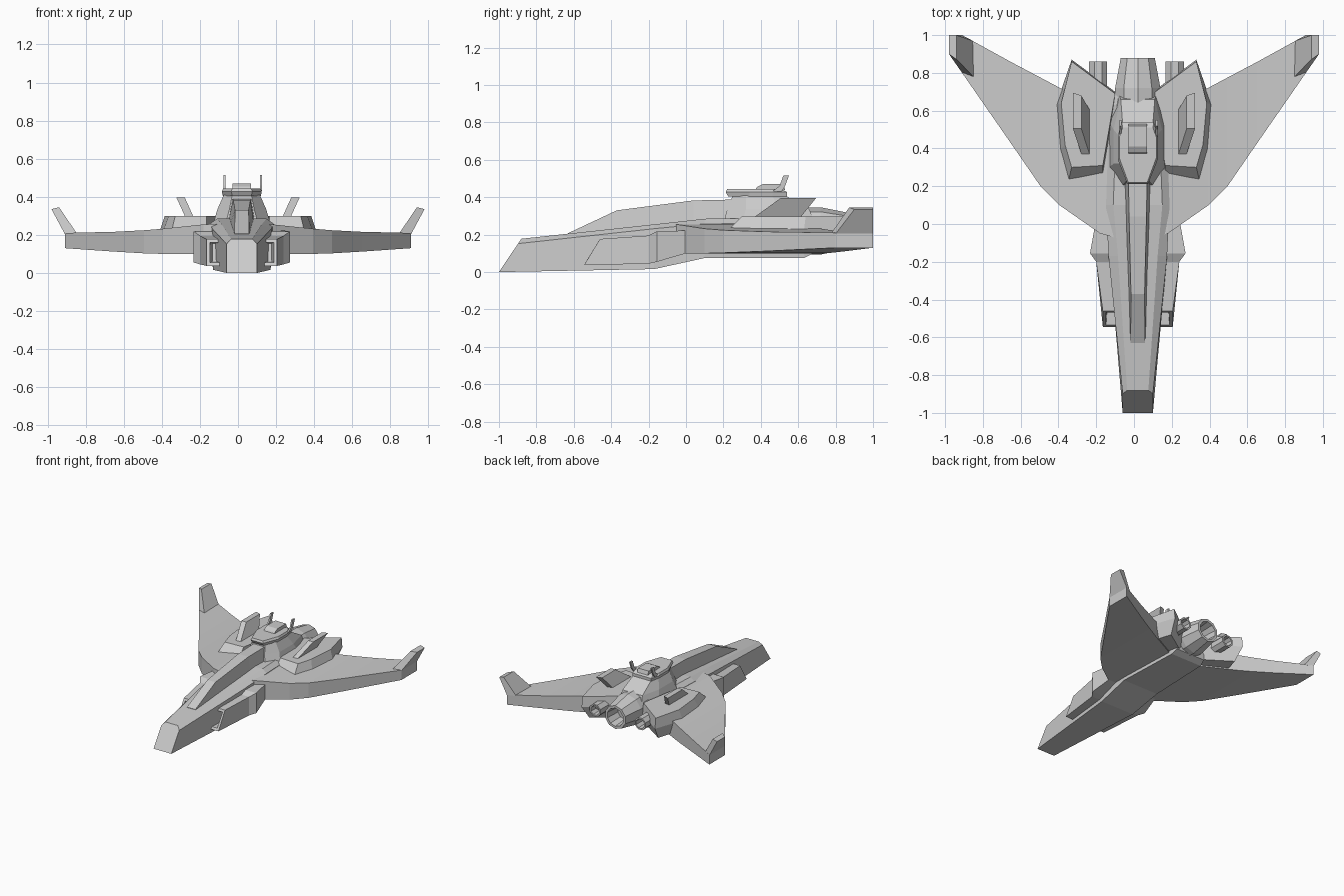
import bpy, bmesh, math
from mathutils import Vector

if "Cube" in bpy.data.objects:
    bpy.data.objects.remove(bpy.data.objects["Cube"])

CX = 0.02  # the fuselage sits slightly right of the wing centre


def loft(name, rings, sx=1, ox=0.0):
    """Skin a list of equal-length closed rings and cap both ends."""
    bm = bmesh.new()
    vs = [[bm.verts.new((ox + sx * p[0], p[1], p[2])) for p in r] for r in rings]
    n = len(rings[0])
    for a, b in zip(vs, vs[1:]):
        for i in range(n):
            j = (i + 1) % n
            bm.faces.new((a[i], a[j], b[j], b[i]))
    bm.faces.new(vs[0])
    bm.faces.new(vs[-1])
    bmesh.ops.recalc_face_normals(bm, faces=bm.faces)
    me = bpy.data.meshes.new(name)
    bm.to_mesh(me)
    bm.free()
    ob = bpy.data.objects.new(name, me)
    bpy.context.collection.objects.link(ob)
    return ob


def at_z(pts, z):
    return [(x, y, z) for x, y in pts]


def rect_y(x0, x1, z0, z1, y0, y1):
    """Rectangle across the ship; y0 at the bottom edge, y1 at the top edge."""
    return [(x0, y0, z0), (x1, y0, z0), (x1, y1, z1), (x0, y1, z1)]


def octo(fh, yf, hw, y1, y2, rh, yr):
    half = [(fh, yf), (hw, y1), (hw, y2), (rh, yr)]
    return half + [(-x, y) for x, y in reversed(half)]


def nozzle(name, profile, z, sides, x=0.0, ox=0.0):
    """Lathe a (y, radius) profile around a lengthwise axis."""
    ang = [(i + 0.5) * 2 * math.pi / sides for i in range(sides)]
    k = 1 / math.cos(math.pi / sides)
    loft(name, [[(x + k * r * math.cos(a), y, z + k * r * math.sin(a)) for a in ang]
                for y, r in profile], 1, ox)


# main hull: six-sided section with chamfered shoulders and a raked nose
def hull_ring(y, hb, zb, hm, zm, ht, zt, rake=0.0):
    right = [(hb, zb), (hm, zm), (ht, zt)]
    pts = right + [(-x, z) for x, z in reversed(right)]
    return [(x, y + rake * z, z) for x, z in pts]


loft("main_hull", [
    hull_ring(-1.0, .08, 0, .08, .152, .056, .178, .67),
    hull_ring(-.17, .15, .016, .155, .232, .105, .255),
    hull_ring(.10, .16, .075, .168, .258, .13, .285),
    hull_ring(.63, .14, .075, .15, .26, .11, .29),
    hull_ring(.68, .13, .10, .14, .25, .10, .28)], 1, CX)


# raised spine with sloping canopy front
def spine_ring(y, hb, zb, ht, zt):
    return [(-hb, y, zb), (hb, y, zb), (ht, y, zt), (-ht, y, zt)]


loft("spine", [spine_ring(-.63, .044, .17, .038, .208), spine_ring(-.37, .05, .2, .036, .33),
               spine_ring(.04, .066, .24, .046, .383), spine_ring(.27, .075, .25, .05, .388)], 1, CX)

# command tower, bridge deck, roof box
loft("tower", [at_z(octo(.085, .2, .15, .3, .54, .1, .69), .26),
               at_z(octo(.065, .22, .128, .32, .5, .09, .66), .335),
               at_z(octo(.05, .25, .095, .32, .46, .08, .53), .41)], 1, CX)
loft("bridge_deck", [at_z(octo(.05, .225, .1, .34, .46, .085, .54), .405),
                     at_z(octo(.055, .212, .105, .34, .47, .085, .54), .428),
                     at_z(octo(.05, .22, .098, .35, .46, .08, .51), .444)], 1, CX)
loft("roof_box", [rect_y(-.048, .048, .44, .455, .37, .38),
                  rect_y(-.048, .048, .44, .47, .40, .41),
                  rect_y(-.048, .048, .44, .47, .53, .52)], 1, CX)

# main engine
nozzle("main_engine", [(.5, .12), (.72, .12), (.88, .09), (.88, .07), (.76, .06)], .22, 10, 0, CX)

for sx, side in ((1, "right"), (-1, "left")):
    # wing: rectangular stations from root to tip (x, lead y, trail y, bottom z, top z)
    stations = [(0, -.10, .51, .10, .26), (.18, -.05, .61, .10, .255), (.395, .10, .722, .10, .232),
                (.495, .20, .775, .103, .224), (.65, .425, .857, .112, .216), (.91, .80, 1.0, .13, .21)]
    loft("wing_" + side, [[(x, a, b), (x, a, t), (x, c, t), (x, c, b)]
                          for x, a, c, b, t in stations], sx)

    # canted winglet
    loft("winglet_" + side, [
        at_z([(.845, .775), (.91, .80), (.91, 1.0), (.85, .968)], .205),
        [(.94, .872, .345), (.98, .90, .335), (.98, 1.0, .335), (.94, 1.0, .345)]], sx)

    # wing-root pod
    loft("pod_" + side, [
        at_z([(.31, .80), (.36, .63), (.35, .42), (.32, .3), (.12, .3), (.10, .66)], .11),
        at_z([(.33, .87), (.413, .63), (.395, .39), (.35, .215), (.165, .235), (.10, .70)], .215),
        at_z([(.33, .86), (.385, .64), (.365, .42), (.33, .30), (.165, .31), (.10, .69)], .298)], sx)

    # outward leaning fin on the pod
    loft("pod_fin_" + side, [
        at_z([(.232, .36), (.275, .36), (.275, .61), (.232, .60)], .29),
        at_z([(.279, .505), (.323, .505), (.323, .695), (.279, .68)], .395)], sx)

    # side intake with a hollow raked mouth
    loft("intake_" + side, [
        rect_y(.10, .155, .06, .155, -.34, -.32),
        rect_y(.10, .168, .055, .16, -.535, -.468),
        rect_y(.08, .185, .037, .177, -.545, -.46),
        rect_y(.08, .22, .045, .195, -.2, -.2),
        rect_y(.08, .253, .055, .218, -.155, -.155),
        rect_y(.08, .225, .10, .222, 0, 0)], sx, CX)

    # side engine
    nozzle("side_engine_" + side, [(.55, .048), (.86, .048), (.86, .036), (.75, .03)],
           .215, 8, sx * .203, .013)

    # antenna blade beside the roof box
    blade = [(.46, .43), (.50, .46), (.52, .515), (.55, .515), (.53, .46), (.51, .43)]
    loft("antenna_" + side, [[(x, y, z) for y, z in blade] for x in (.09, .102)], sx, CX + .005)
